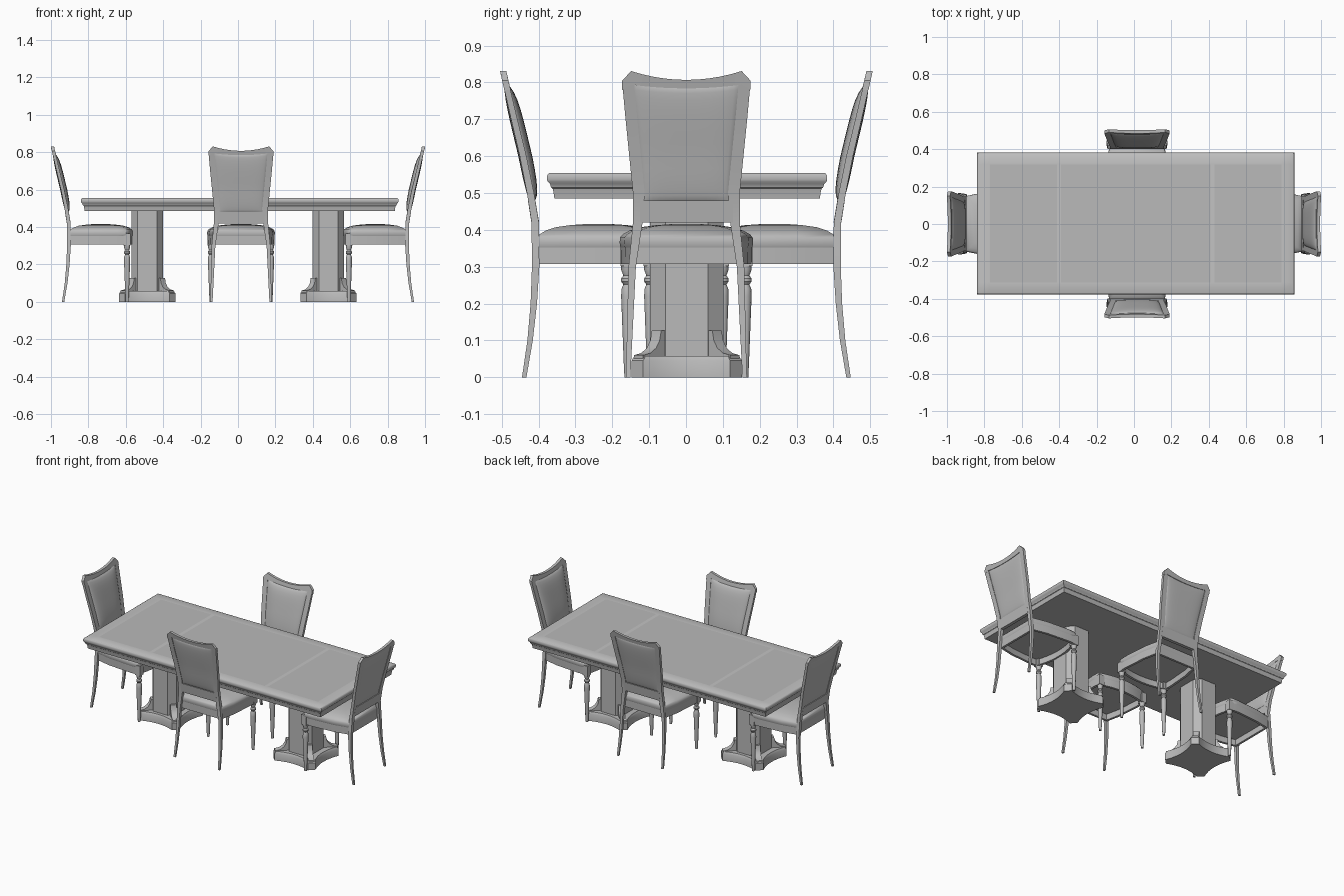
import bpy, bmesh, math
from mathutils import Matrix, Vector

if "Cube" in bpy.data.objects:
    bpy.data.objects.remove(bpy.data.objects["Cube"])


def material(name, value):
    m = bpy.data.materials.new(name)
    m.use_nodes = True
    colour = (value, value, value, 1)
    m.diffuse_color = colour
    m.node_tree.nodes["Principled BSDF"].inputs["Base Color"].default_value = colour
    return m


GREY = material("plain grey", 0.49)
BAND = material("light grey inlay", 0.55)


def finish(name, verts, faces, smooth=35):
    """Make a mesh with outward normals and smooth shading between sharp edges."""
    me = bpy.data.meshes.new(name)
    me.from_pydata([tuple(v) for v in verts], [], faces)
    bm = bmesh.new()
    bm.from_mesh(me)
    bmesh.ops.remove_doubles(bm, verts=bm.verts, dist=0.00001)
    bmesh.ops.recalc_face_normals(bm, faces=bm.faces)
    bm.to_mesh(me)
    bm.free()
    me.materials.append(GREY)
    me.polygons.foreach_set("use_smooth", [True] * len(me.polygons))
    me.set_sharp_from_angle(angle=math.radians(smooth))
    return me


def loft(name, rings, smooth=35):
    """Skin a stack of equal rings and cap both ends."""
    n = len(rings[0])
    verts = [p for ring in rings for p in ring]
    faces = [list(range(n))[::-1], list(range(len(verts) - n, len(verts)))]
    for k in range(len(rings) - 1):
        for i in range(n):
            j = (i + 1) % n
            faces.append([k * n + i, k * n + j, k * n + n + j, k * n + n + i])
    return finish(name, verts, faces, smooth)


def place(me, name, matrix=Matrix()):
    ob = bpy.data.objects.new(name, me)
    ob.matrix_world = matrix
    bpy.context.collection.objects.link(ob)


def rect(hx, hy, z, cx=0, cy=0):
    return [(cx + sx * hx, cy + sy * hy, z) for sx, sy in ((-1, -1), (1, -1), (1, 1), (-1, 1))]


def lerp(table, z):
    for (a, u), (b, v) in zip(table, table[1:]):
        if z <= b:
            return u + (v - u) * (z - a) / (b - a)
    return table[-1][1]


# Table top with stepped edge
EDGE = [(0.02, 0.485), (0.017, 0.505), (0.015, 0.512), (0.011, 0.515), (0.008, 0.525),
        (0.002, 0.531), (0, 0.536), (0, 0.547), (0.004, 0.553), (0.008, 0.555)]
table = loft("table_top", [rect(0.849 - i, 0.38 - i, z) for i, z in EDGE])

# Inlay bands cut into the upper face
END, LONG, CROSS, HALF = 0.78, 0.315, 0.41, 0.011
bm = bmesh.new()
bm.from_mesh(table)
cuts = [((1, 0, 0), d) for d in (END, CROSS - HALF, CROSS + HALF)] + [((0, 1, 0), LONG)]
for axis, d in cuts:
    for s in (-1, 1):
        top = [f for f in bm.faces if f.normal.z > 0.99]
        geom = top + list({e for f in top for e in f.edges}) + list({v for f in top for v in f.verts})
        bmesh.ops.bisect_plane(bm, geom=geom, plane_co=Vector(axis) * d * s, plane_no=axis)
for f in bm.faces:
    c = f.calc_center_median()
    if f.normal.z > 0.99 and (abs(c.x) > END or abs(c.y) > LONG or abs(abs(c.x) - CROSS) < HALF):
        f.material_index = 1
bm.to_mesh(table)
bm.free()
table.materials.append(BAND)
place(table, "table_top", Matrix.Translation((0.009, 0.003, 0)))


# Pedestals: concave-sided plinth, chamfered column, diagonal brackets
def plinth_outline(scale, z):
    ring = []
    for k in range(4):
        rot = Matrix.Rotation(k * math.pi / 2, 3, "Z")
        for i in range(9):
            t = i / 4 - 1
            ring.append(rot @ Vector((t * 0.118 * scale, -(0.125 + 0.025 * t * t) * scale, z)))
    return ring


def octagon(hx, hy, fx, fy, z):
    return [(fx, -hy, z), (hx, -fy, z), (hx, fy, z), (fx, hy, z),
            (-fx, hy, z), (-hx, fy, z), (-hx, -fy, z), (-fx, -hy, z)]


plinth = loft("plinth", [plinth_outline(s, z) for s, z in ((1, 0), (1, 0.045), (0.97, 0.052), (0.95, 0.058))])
column = loft("column", [octagon(0.085, 0.1, 0.051, 0.058, z) for z in (0.05, 0.49)])
BRACKET = [(0.08, 0.05), (0.185, 0.05), (0.185, 0.06), (0.156, 0.066), (0.135, 0.08),
           (0.122, 0.1), (0.116, 0.127), (0.08, 0.127)]
bracket = loft("bracket", [[(r, y, z) for r, z in BRACKET] for y in (-0.018, 0.018)])
for x, side in ((-0.485, "right"), (0.483, "left")):
    at = Matrix.Translation((x, 0.002, 0))
    place(plinth, "plinth_" + side, at)
    place(column, "column_" + side, at)
    for k in range(4):
        place(bracket, f"bracket_{side}_{k + 1}", at @ Matrix.Rotation((k + 0.5) * math.pi / 2, 4, "Z"))

# Chair shape: local +y points out of the back, y = 0 is the outermost point
LEAN = [(0, -0.065), (0.1, -0.081), (0.2, -0.091), (0.3, -0.096), (0.42, -0.095),
        (0.5, -0.082), (0.6, -0.062), (0.7, -0.038), (0.83, -0.008)]
SPREAD = [(0, 0.158), (0.3, 0.147), (0.42, 0.132), (0.5, 0.129), (0.78, 0.157), (0.8, 0.158)]
WIDE = [(0, 0.006), (0.3, 0.01), (0.42, 0.013), (0.5, 0.016), (0.8, 0.016)]
THICK = [(0, 0.006), (0.3, 0.01), (0.42, 0.01), (0.83, 0.008)]
chair = {}

# Rear legs running up into the back stiles
heights = [0, 0.1, 0.2, 0.3, 0.36, 0.42, 0.5, 0.6, 0.7, 0.799]
for s, side in ((-1, "right"), (1, "left")):
    chair["rear_leg_and_stile_" + side] = loft("stile", [
        rect(lerp(WIDE, z), lerp(THICK, z), z, s * lerp(SPREAD, z), lerp(LEAN, z)) for z in heights])


# Crest rail with raised ears, and lower rail
def bar(name, sections):
    return loft(name, [[(w, lerp(LEAN, z) + e * (lerp(THICK, z) + 0.0005), z)
                        for z, e in ((lo, -1), (lo, 1), (hi, 1), (hi, -1))] for w, lo, hi in sections])


sections = [(w * 0.15, 0.784 + 0.01 * w * w, 0.807 + 0.024 * w * w) for w in [i / 5 - 1 for i in range(11)]]
chair["crest_rail"] = bar("crest_rail", [(-0.174, 0.78, 0.805)] + sections + [(0.174, 0.78, 0.805)])
chair["lower_rail"] = bar("lower_rail", [(-0.126, 0.42, 0.48), (0.126, 0.42, 0.48)])


# Upholstered back panel, domed on both sides and set into the frame
def back_panel():
    n, verts, faces = 14, [], []
    for sign, bulge in ((-1, 0.021), (1, 0.009)):
        base = len(verts)
        for r in range(n + 1):
            for c in range(n + 1):
                s, t = [math.sin(math.pi / 2 * (2 * k / n - 1)) for k in (c, r)]
                v = (t + 1) / 2
                w = s * (0.115 + 0.029 * v)
                z = 0.478 + v * (0.308 + 0.01 * s * s)
                swell = ((1 - s ** 4) * (1 - t ** 4)) ** 0.5
                verts.append((w, lerp(LEAN, z) + sign * (0.004 + bulge * swell), z))
        for r in range(n):
            for c in range(n):
                a = base + r * (n + 1) + c
                quad = [a, a + 1, a + n + 2, a + n + 1]
                faces.append(quad if sign < 0 else quad[::-1])
    return finish("back_panel", verts, faces)


chair["back_panel"] = back_panel()


# Seat: bow-fronted apron, open below, and a domed cushion
def seat_outline(scale, z):
    front = [(0.168 * t, -0.412 - 0.028 * (1 - t * t)) for t in [i / 5 - 1 for i in range(11)]]
    pts = front + [(0.179, -0.4), (0.18, -0.36), (0.168, -0.2), (0.147, -0.1),
                   (-0.147, -0.1), (-0.168, -0.2), (-0.18, -0.36), (-0.179, -0.4)]
    return [(x * scale, -0.265 + (y + 0.265) * scale, z) for x, y in pts]


def seat_part(name, steps):
    chair[name] = loft(name, [seat_outline(s, z) for s, z in steps], smooth=40)


seat_part("seat_apron", [(0.9, 0.345), (0.9, 0.307), (0.985, 0.307), (0.99, 0.354)])
seat_part("seat_cushion", [(0.985, 0.35), (1.0, 0.356), (1.006, 0.367), (1, 0.379), (0.96, 0.388),
                           (0.86, 0.398), (0.7, 0.407), (0.45, 0.413), (0.2, 0.416)])

# Turned front legs with square corner blocks
TURNED = [(0.008, 0), (0.01, 0.04), (0.017, 0.22), (0.016, 0.24), (0.011, 0.252), (0.017, 0.26),
          (0.017, 0.268), (0.011, 0.276), (0.017, 0.292), (0.017, 0.31)]
for s, side in ((-1, "right"), (1, "left")):
    chair["front_leg_" + side] = loft("front_leg", [
        [(s * 0.16 + r * math.cos(a), -0.407 + r * math.sin(a), z)
         for a in [math.tau * i / 14 for i in range(14)]] for r, z in TURNED])
    chair["corner_block_" + side] = loft("corner_block", [
        rect(0.018, 0.018, z, s * 0.161, -0.407) for z in (0.302, 0.366)])

# Four chairs around the table
for where, x, y, turn in (("back", 0.016, 0.506, 0), ("front", 0.016, -0.504, 180),
                          ("left", 1, 0.001, -90), ("right", -1, 0.001, 90)):
    at = Matrix.Translation((x, y, 0)) @ Matrix.Rotation(math.radians(turn), 4, "Z")
    for name, me in chair.items():
        place(me, f"{where}_chair_{name}", at)
